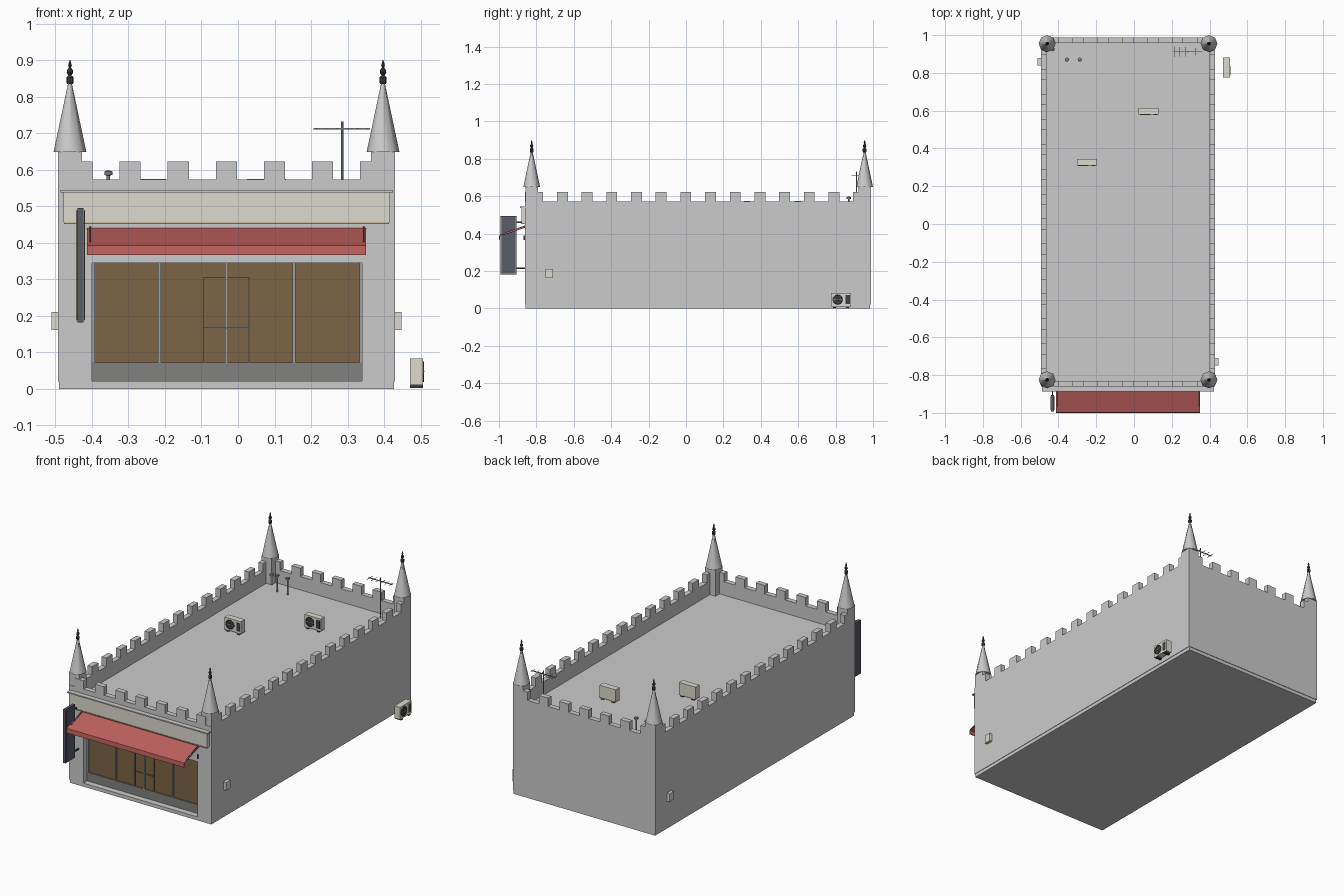
import bpy
import bmesh
from math import pi, cos, sin

if "Cube" in bpy.data.objects:
    bpy.data.objects.remove(bpy.data.objects["Cube"])

X0, X1, Y0, Y1 = -0.493, 0.43, -0.86, 0.988   # wall outline
ROOF, TOP = 0.495, 0.573                      # roof deck, parapet top


def material(name, r, g, b):
    m = bpy.data.materials.new(name)
    m.diffuse_color = (r, g, b, 1)
    m.use_nodes = True
    m.node_tree.nodes["Principled BSDF"].inputs["Base Color"].default_value = m.diffuse_color
    return m


CREAM = material("cream", 0.72, 0.70, 0.62)
RED = material("awning_red", 0.52, 0.12, 0.11)
GLASS = material("brown_glass", 0.20, 0.13, 0.06)
DARK = material("dark_metal", 0.05, 0.05, 0.06)
SLATE = material("slate", 0.10, 0.11, 0.14)
GOLD = material("gold", 0.50, 0.38, 0.13)
STONE = material("dark_stone", 0.22, 0.22, 0.21)
METAL = material("metal", 0.35, 0.36, 0.37)


def mesh(name, verts, faces, mat=None):
    me = bpy.data.meshes.new(name)
    me.from_pydata(verts, [], faces)
    bm = bmesh.new()
    bm.from_mesh(me)
    bmesh.ops.recalc_face_normals(bm, faces=bm.faces)
    bm.to_mesh(me)
    bm.free()
    ob = bpy.data.objects.new(name, me)
    bpy.context.collection.objects.link(ob)
    if mat:
        me.materials.append(mat)
    return ob


def prism(name, profile, x0, x1, mat=None):
    """Extrude a (y, z) profile along x."""
    n = len(profile)
    verts = [(x, y, z) for x in (x0, x1) for y, z in profile]
    faces = [(i, (i + 1) % n, n + (i + 1) % n, n + i) for i in range(n)]
    faces += [tuple(reversed(range(n))), tuple(range(n, 2 * n))]
    return mesh(name, verts, faces, mat)


def box(name, x0, x1, y0, y1, z0, z1, mat=None):
    return prism(name, [(y0, z0), (y0, z1), (y1, z1), (y1, z0)], x0, x1, mat)


def lathe(name, profile, loc, sides=8, mat=None, smooth=False):
    """Revolve an (r, z) profile around z."""
    n = len(profile)
    verts = [(r * cos(2 * pi * s / sides), r * sin(2 * pi * s / sides), z)
             for s in range(sides) for r, z in profile]
    faces = []
    for s in range(sides):
        a, b = s * n, (s + 1) % sides * n
        faces += [(a + i, b + i, b + i + 1, a + i + 1) for i in range(n - 1)]
    faces += [tuple(reversed([s * n for s in range(sides)])),
              tuple(s * n + n - 1 for s in range(sides))]
    ob = mesh(name, verts, faces, mat)
    ob.location = loc
    if smooth:
        bpy.context.view_layer.objects.active = ob
        ob.select_set(True)
        bpy.ops.object.shade_smooth_by_angle(angle=pi / 3.5)
        ob.select_set(False)
    return ob


def cut(ob, cutter):
    mod = ob.modifiers.new("cut", 'BOOLEAN')
    mod.operation, mod.object, mod.solver = 'DIFFERENCE', cutter, 'EXACT'
    bpy.context.view_layer.objects.active = ob
    bpy.ops.object.modifier_apply(modifier=mod.name)
    bpy.data.objects.remove(cutter)


# Building shell with roof well and shopfront recess
shell = box("building_shell", X0, X1, Y0, Y1, 0.02, TOP)
cut(shell, box("roof_cutter", X0 + 0.03, X1 - 0.03, Y0 + 0.03, Y1 - 0.03, ROOF, 0.7))
cut(shell, box("shop_cutter", -0.40, 0.34, -0.95, -0.81, 0.022, 0.345))
box("plinth", X0 + 0.003, X1 - 0.003, Y0 + 0.003, Y1 - 0.003, 0, 0.02)

# Battlements
for i in range(7):
    c = -0.427 + 0.1317 * i
    for side, y in (("front", Y0), ("back", Y1 - 0.03)):
        box(f"{side}_merlon_{i}", c - 0.029, c + 0.029, y, y + 0.03, TOP, 0.622)
for i in range(14):
    c = -0.793 + 0.132 * i
    for side, x in (("left", X0), ("right", X1 - 0.03)):
        box(f"{side}_merlon_{i}", x, x + 0.03, c - 0.029, c + 0.029, TOP, 0.622)

# Corner pinnacles: block, spire, finial
for i, (x, y) in enumerate([(-0.46, -0.825), (0.397, -0.825), (-0.46, 0.955), (0.397, 0.955)]):
    box(f"pinnacle_block_{i}", x - 0.033, x + 0.033, y - 0.033, y + 0.033, ROOF, 0.65)
    lathe(f"spire_{i}", [(0.045, 0.648), (0.004, 0.842)], (x, y, 0), 8, None, True)
    lathe(f"finial_{i}", [(0.008, 0.835), (0.010, 0.84), (0.010, 0.853), (0.004, 0.858),
                          (0.009, 0.866), (0.008, 0.873), (0.003, 0.879), (0.005, 0.886),
                          (0.001, 0.90)], (x, y, 0), 8, DARK)

# Shopfront: riser, glazing, mullions, doors
box("stall_riser", -0.40, 0.34, -0.825, -0.81, 0.02, 0.073, STONE)
box("glazing", -0.397, 0.337, -0.818, -0.81, 0.073, 0.345, GLASS)
for i, x in enumerate([-0.396, -0.215, -0.032, 0.153, 0.336]):
    box(f"mullion_{i}", x - 0.004, x + 0.004, -0.826, -0.812, 0.073, 0.345, METAL)
for i, x in enumerate([-0.0945, 0.0305]):
    box(f"door_jamb_{i}", x - 0.0015, x + 0.0015, -0.821, -0.812, 0.073, 0.305, DARK)
box("door_head", -0.096, 0.032, -0.821, -0.812, 0.303, 0.306, DARK)
box("door_push_bar", -0.094, 0.03, -0.834, -0.828, 0.164, 0.168, METAL)

# Fascia board with gold trim and cornice
box("fascia_board", -0.478, 0.416, -0.88, Y0, 0.455, 0.538, CREAM)
box("fascia_trim", -0.476, 0.414, -0.883, Y0, 0.451, 0.456, GOLD)
box("fascia_cornice", -0.486, 0.424, -0.888, Y0, 0.538, 0.545)

# Sloping awning with valance and support arms
prism("awning", [(-0.86, 0.440), (-0.998, 0.393), (-1.0, 0.367), (-0.996, 0.367),
                 (-0.994, 0.389), (-0.86, 0.434)], -0.413, 0.35, RED)
for i, x in enumerate([-0.405, 0.344]):
    prism(f"awning_arm_{i}", [(-0.86, 0.444), (-0.86, 0.432), (-0.97, 0.394),
                              (-0.97, 0.404)], x - 0.002, x + 0.002, DARK)
    box(f"awning_bracket_{i}", x - 0.003, x + 0.003, -0.868, Y0, 0.367, 0.39, DARK)

# Blank projecting blade sign: core, gold line, face panels
box("blade_sign", -0.439, -0.423, -0.993, -0.905, 0.182, 0.495, SLATE)
for side, a, b in (("left", -0.441, -0.442), ("right", -0.421, -0.420)):
    lo, hi = min(a, b), max(a, b)
    box(f"blade_line_{side}", lo, hi, -0.988, -0.910, 0.187, 0.490, GOLD)
    box(f"blade_panel_{side}", lo - 0.001, hi + 0.001, -0.986, -0.912, 0.189, 0.488, SLATE)
for i, z in enumerate([0.215, 0.462]):
    box(f"blade_bracket_{i}", -0.434, -0.428, -0.906, Y0, z - 0.004, z + 0.004, DARK)

# Wall meter boxes
box("meter_box_right", X1, 0.447, -0.75, -0.71, 0.162, 0.21, CREAM)
box("meter_box_left", -0.51, X0, 0.84, 0.88, 0.162, 0.21, CREAM)


def condenser(name, x, y, z, turn):
    """Air conditioner unit, fan facing -y before turning."""
    parts = [box(name + "_case", -0.053, 0.053, -0.018, 0.018, 0.008, 0.08, CREAM),
             box(name + "_grille", 0.024, 0.047, -0.020, -0.017, 0.02, 0.068, DARK)]
    for s in (-0.035, 0.035):
        parts.append(box(name + "_foot", s - 0.008, s + 0.008, -0.018, 0.018, 0, 0.008, DARK))
    for p in parts:
        p.location, p.rotation_euler = (x, y, z), (0, 0, turn)
    fan = lathe(name + "_fan", [(0.028, 0), (0.028, 0.003), (0.024, 0.003), (0.023, 0.001),
                                (0.008, 0.001), (0.006, 0.003)], (0, 0, 0), 20, DARK)
    bar = box(name + "_fan_bar", -0.026, 0.026, -0.021, -0.019, 0.043, 0.046, METAL)
    bar.parent = fan.parent = parts[0]
    fan.location, fan.rotation_euler = (-0.018, -0.0175, 0.044), (pi / 2, 0, 0)
    bar.location = (-0.018, 0, 0)


condenser("ground_condenser", 0.489, 0.829, 0.003, pi / 2)
condenser("roof_condenser_a", 0.078, 0.597, ROOF, 0)
condenser("roof_condenser_b", -0.25, 0.327, ROOF, 0)

# Roof vent pipes with caps
for i, (x, y, h) in enumerate([(-0.355, 0.87, 0.598), (-0.287, 0.87, 0.598), (-0.43, 0.925, 0.56)]):
    lathe(f"vent_pipe_{i}", [(0.005, ROOF), (0.005, h - 0.014), (0.011, h - 0.012),
                             (0.011, h - 0.003), (0.004, h)], (x, y, 0), 12, STONE)

# Aerial: mast, boom and cross elements
lathe("aerial_mast", [(0.0035, ROOF), (0.0035, 0.732)], (0.285, 0.912, 0), 8, METAL)
box("aerial_boom", 0.207, 0.362, 0.910, 0.914, 0.710, 0.714, METAL)
for i in range(6):
    x, h = 0.215 + 0.028 * i, 0.028 - 0.002 * i
    box(f"aerial_element_{i}", x - 0.001, x + 0.001, 0.912 - h, 0.912 + h, 0.711, 0.713, METAL)
